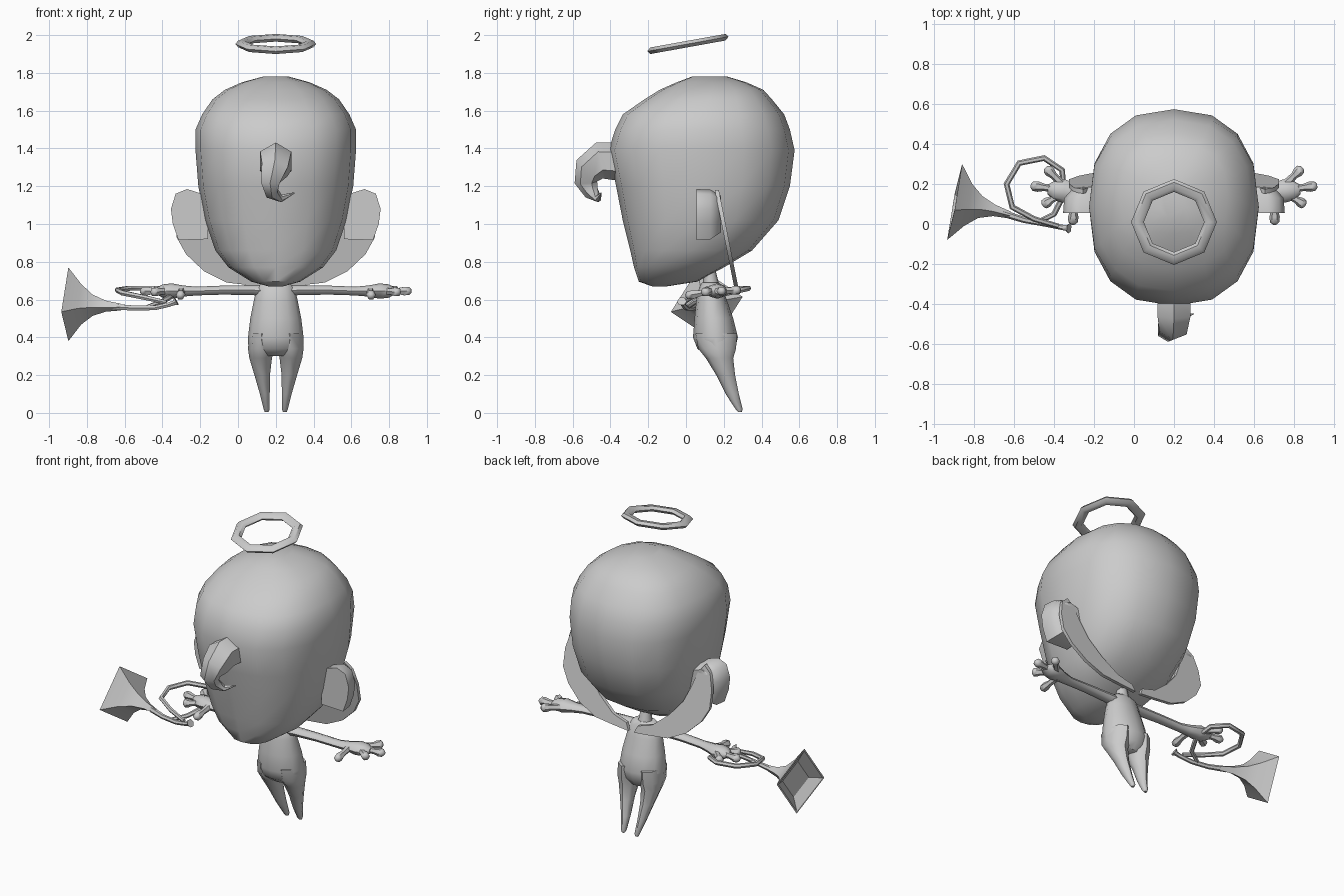
import bpy, bmesh, math
from mathutils import Vector

CX = 0.2  # the figure's own centre line

grey = bpy.data.materials.new("plain_grey")
grey.diffuse_color = (0.6, 0.6, 0.6, 1)


def finish(name, bm, angle=50):
    bmesh.ops.recalc_face_normals(bm, faces=bm.faces)
    me = bpy.data.meshes.new(name)
    bm.to_mesh(me)
    bm.free()
    me.materials.append(grey)
    ob = bpy.data.objects.new(name, me)
    bpy.context.collection.objects.link(ob)
    bpy.ops.object.select_all(action='DESELECT')
    ob.select_set(True)
    bpy.context.view_layer.objects.active = ob
    bpy.ops.object.shade_smooth_by_angle(angle=math.radians(angle))
    return ob


def skin(bm, rings, caps=True):
    """Bridge equal rings of points, closing both ends."""
    vs = [[bm.verts.new(p) for p in r] for r in rings]
    n = len(vs[0])
    for a, b in zip(vs, vs[1:]):
        for i in range(n):
            bm.faces.new((a[i], a[(i + 1) % n], b[(i + 1) % n], b[i]))
    if caps:
        bm.faces.new(vs[0])
        bm.faces.new(vs[-1])


def stack(name, rows, n=12, power=2.0, cx=CX, caps=True):
    """Level rings: (z, y front, y back, half width[, x shift])."""
    def pt(row, i):
        t = 2 * math.pi * i / n
        s, c = math.sin(t), math.cos(t)
        s, c = (math.copysign(abs(k) ** (2 / power), k) for k in (s, c))
        z, f, b, w = row[:4]
        dx = row[4] if len(row) > 4 else 0
        return (cx + dx + w * s, (f + b) / 2 - c * (b - f) / 2, z)
    bm = bmesh.new()
    skin(bm, [[pt(r, i) for i in range(n)] for r in rows], caps)
    return finish(name, bm)


def tube(name, pts, n=6, up=(0, 0, 1), flat=1.0, bm=None):
    """Tapered tube through (x, y, z, radius) points."""
    own = bm is None
    bm = bm or bmesh.new()
    P = [Vector(p[:3]) for p in pts]
    rings = []
    for i, p in enumerate(P):
        d = (P[min(i + 1, len(P) - 1)] - P[max(i - 1, 0)]).normalized()
        u = d.cross(Vector(up)).normalized()
        v = u.cross(d)
        r = pts[i][3]
        rings.append([p + r * (u * math.cos(2 * math.pi * k / n) + flat * v * math.sin(2 * math.pi * k / n))
                      for k in range(n)])
    skin(bm, rings)
    return finish(name, bm) if own else None


def plate(name, outline, y_of, thick):
    """Closed outline of (x, z) given thickness along y."""
    bm = bmesh.new()
    skin(bm, [[(x, y_of(z) + k * thick / 2, z) for x, z in outline] for k in (-1, 1)])
    return finish(name, bm, 40)


# head: broad skull over a narrow slanted chin
stack("head", [
    (0.67, -0.18, -0.10, 0.04), (0.695, -0.25, 0.06, 0.13), (0.77, -0.275, 0.20, 0.25),
    (0.86, -0.295, 0.35, 0.32), (1.02, -0.335, 0.49, 0.375), (1.20, -0.37, 0.55, 0.41),
    (1.39, -0.41, 0.575, 0.425), (1.50, -0.375, 0.55, 0.425), (1.58, -0.335, 0.52, 0.39),
    (1.66, -0.22, 0.455, 0.335), (1.71, -0.14, 0.41, 0.27), (1.75, -0.05, 0.32, 0.18),
    (1.78, 0.03, 0.22, 0.07)], 16, 2.4)

# forehead curl, hooked at the tip
tube("forehead_curl", [
    (0.2, -0.36, 1.33, 0.10), (0.2, -0.45, 1.335, 0.10), (0.195, -0.51, 1.29, 0.085),
    (0.17, -0.53, 1.22, 0.06), (0.18, -0.50, 1.165, 0.04), (0.23, -0.465, 1.135, 0.02),
    (0.30, -0.45, 1.165, 0.003)], 6, (1, 0, 0), 0.95)

# torso and neck
stack("torso", [
    (0.30, 0.11, 0.23, 0.08), (0.34, 0.06, 0.26, 0.145), (0.40, 0.037, 0.275, 0.147),
    (0.50, 0.045, 0.25, 0.135), (0.60, 0.055, 0.215, 0.115), (0.665, 0.07, 0.195, 0.10),
    (0.69, 0.085, 0.175, 0.07)])
stack("neck", [(0.66, 0.09, 0.18, 0.05), (0.72, 0.09, 0.165, 0.036), (0.82, 0.07, 0.14, 0.036)], 8)

# halo: eight-sided ring, tipped forward
bm = bmesh.new()
ring = []
for i in range(8):
    a = math.pi * i / 4
    c, s = math.cos(a), math.sin(a)
    row = []
    for k in range(6):
        b = math.pi * k / 3
        r, h = 0.183 + 0.032 * math.cos(b), 0.02 * math.sin(b)
        row.append((CX + r * c, 0.01 + r * s, 1.953 + h + r * s * 0.18))
    ring.append(row)
skin(bm, ring + [ring[0]], False)
bmesh.ops.remove_doubles(bm, verts=bm.verts, dist=1e-5)
finish("halo", bm)

ear = [(0.36, 1.15), (0.47, 1.185), (0.53, 1.16), (0.555, 1.08), (0.545, 1.0), (0.515, 0.915), (0.36, 0.92)]
wing = [(0.02, 0.665), (0.13, 0.675), (0.26, 0.69), (0.38, 0.75), (0.475, 0.84), (0.525, 0.93),
        (0.525, 1.04), (0.50, 1.14), (0.455, 1.18), (0.415, 1.13), (0.38, 1.03), (0.335, 0.93),
        (0.25, 0.83), (0.14, 0.74), (0.04, 0.71)]

for side, m in (("left", 1), ("right", -1)):
    def X(d):
        return CX + m * d

    # ear: rounded block, narrower at its back
    bm = bmesh.new()
    rows = []
    for y, k in ((0.055, 1.0), (0.13, 0.97), (0.185, 0.72)):
        rows.append([(X(0.36 + (x - 0.36) * k), y, 1.06 + (z - 1.06) * k) for x, z in ear])
    skin(bm, rows)
    finish(side + "_ear", bm)

    # curved petal wing
    plate(side + "_wing", [(X(x), z) for x, z in wing], lambda z: 0.165 + (1.17 - z) * 0.2, 0.022)

    # tapering leg, swept back
    stack(side + "_leg", [
        (0.42, 0.05, 0.27, 0.065, m * 0.075), (0.34, 0.065, 0.265, 0.069, m * 0.078),
        (0.29, 0.105, 0.25, 0.06, m * 0.08), (0.20, 0.16, 0.26, 0.041, m * 0.072),
        (0.10, 0.21, 0.28, 0.026, m * 0.058), (0.02, 0.262, 0.30, 0.016, m * 0.048),
        (0.005, 0.275, 0.295, 0.01, m * 0.048)], 8)

    # arm running into a flat palm
    tube(side + "_arm", [
        (X(0.04), 0.135, 0.645, 0.045), (X(0.12), 0.135, 0.65, 0.038), (X(0.28), 0.14, 0.65, 0.034),
        (X(0.42), 0.145, 0.645, 0.033), (X(0.49), 0.155, 0.645, 0.042), (X(0.55), 0.165, 0.645, 0.058),
        (X(0.60), 0.17, 0.645, 0.05), (X(0.63), 0.175, 0.645, 0.025)], 8, (0, 0, 1), 0.7)

    # fingers and thumb with rounded ends
    bm = bmesh.new()
    for bx, by, tx, ty, tz in ((0.56, 0.20, 0.635, 0.275, 0.65), (0.58, 0.175, 0.705, 0.19, 0.645),
                               (0.57, 0.15, 0.65, 0.098, 0.64), (0.50, 0.14, 0.505, 0.01, 0.622)):
        def along(t, r):
            return (X(bx + (tx - bx) * t), by + (ty - by) * t, 0.645 + (tz - 0.645) * t, r)
        tube("", [along(0, 0.022), along(0.55, 0.018), along(0.8, 0.026),
                  along(1, 0.024), along(1.1, 0.010)], 6, bm=bm)
    finish(side + "_fingers", bm)

# trumpet: square flared bell on a thin pipe, with a recessed mouth
A, B = Vector((0, -0.04, 0.195)), Vector((0.0375, 0.19, 0.04))
bm = bmesh.new()
rows = []
for x, y, z, k in ((-0.86, 0.105, 0.575, 0.55), (-0.898, 0.11, 0.575, 0.93), (-0.898, 0.11, 0.575, 1.0),
                   (-0.83, 0.095, 0.575, 0.55), (-0.77, 0.085, 0.57, 0.29), (-0.70, 0.068, 0.565, 0.15),
                   (-0.62, 0.045, 0.56, 0.09)):
    c = Vector((x, y, z))
    rows.append([c + k * v for v in (A, B, -A, -B)])
skin(bm, rows)
finish("trumpet_bell", bm, 30)
tube("trumpet_pipe", [
    (-0.66, 0.055, 0.562, 0.018), (-0.55, 0.02, 0.555, 0.015), (-0.44, 0.0, 0.556, 0.014),
    (-0.37, -0.015, 0.572, 0.013), (-0.34, -0.02, 0.582, 0.014), (-0.325, -0.022, 0.59, 0.026)], 6)
tube("trumpet_loop", [
    (-0.38, -0.01, 0.585, 0.012), (-0.50, 0.025, 0.612, 0.014), (-0.61, 0.085, 0.635, 0.015),
    (-0.638, 0.20, 0.65, 0.015), (-0.575, 0.305, 0.66, 0.015), (-0.45, 0.33, 0.66, 0.015),
    (-0.36, 0.27, 0.645, 0.015), (-0.35, 0.15, 0.62, 0.015), (-0.40, 0.05, 0.59, 0.014),
    (-0.48, 0.01, 0.56, 0.012)], 6)
